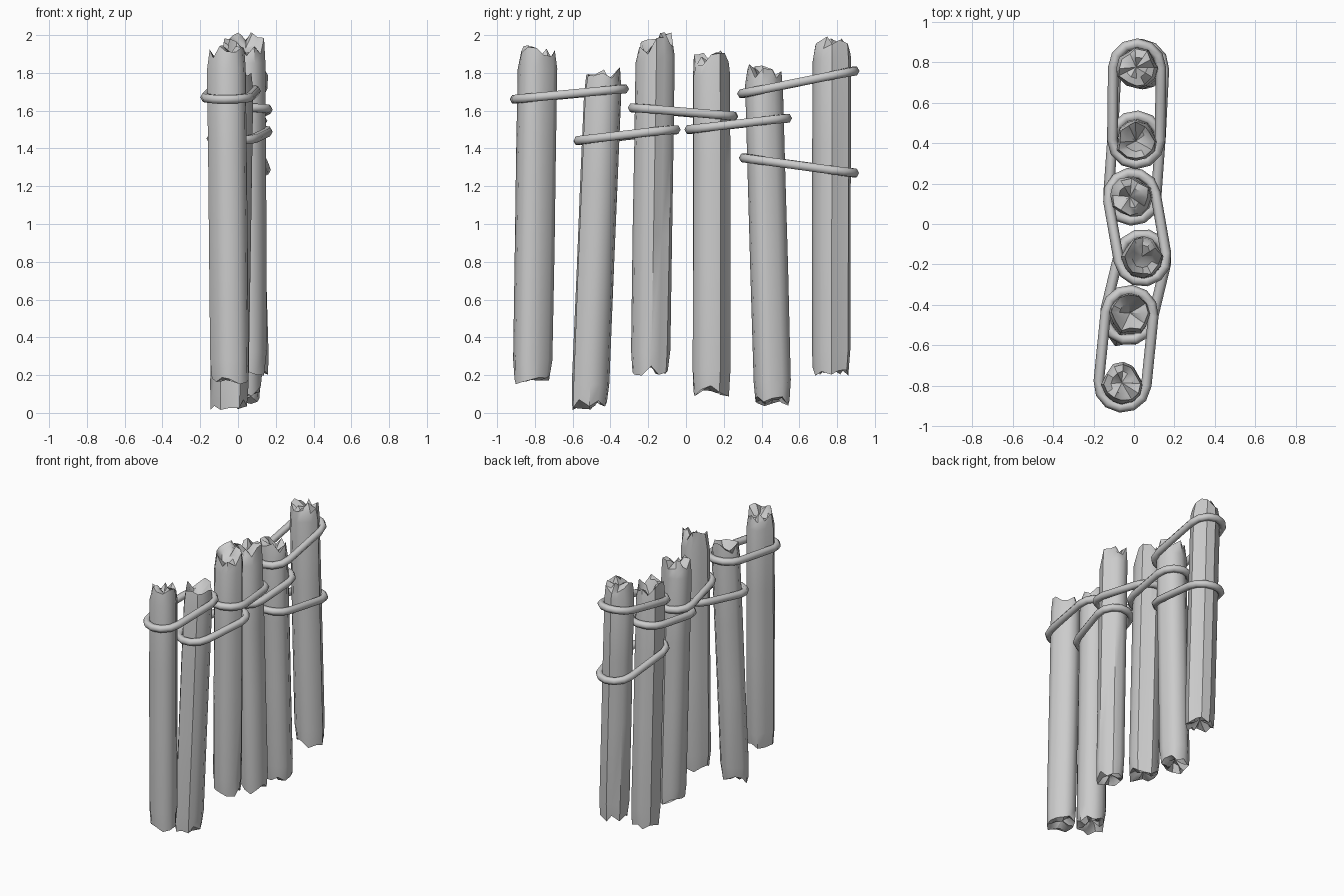
import bpy, bmesh, random
from math import sin, cos, pi, atan2
from mathutils import Vector

if "Cube" in bpy.data.objects:
    bpy.data.objects.remove(bpy.data.objects["Cube"])

grey = bpy.data.materials.new("weathered_grey")
grey.use_nodes = True
tone = (0.6, 0.6, 0.6, 1)
grey.diffuse_color = tone
grey.node_tree.nodes["Principled BSDF"].inputs["Base Color"].default_value = tone


def finish(bm, name, angle):
    bmesh.ops.recalc_face_normals(bm, faces=bm.faces)
    mesh = bpy.data.meshes.new(name)
    bm.to_mesh(mesh)
    bm.free()
    mesh.materials.append(grey)
    obj = bpy.data.objects.new(name, mesh)
    bpy.context.collection.objects.link(obj)
    bpy.ops.object.select_all(action="DESELECT")
    obj.select_set(True)
    bpy.context.view_layer.objects.active = obj
    bpy.ops.object.shade_smooth_by_angle(angle=angle)


def bridge(bm, a, b):
    n = len(a)
    for i in range(n):
        j = (i + 1) % n
        bm.faces.new((a[i], a[j], b[j], b[i]))


SIDES = 12
RADIUS = 0.106


def make_log(name, low, high, tilt, crater, seed):
    """Splintered log; tilt raises the +y side of the top, crater sinks its core."""
    rng = random.Random(seed)
    low, high = Vector(low), Vector(high)
    bm = bmesh.new()
    angles = [2 * pi * i / SIDES + rng.uniform(-0.09, 0.09) for i in range(SIDES)]
    radii = [RADIUS * rng.uniform(0.94, 1.02) for _ in angles]
    for i in rng.sample(range(SIDES), 2):      # long split running up the bark
        radii[i] *= 0.87

    def ring(z, scale, rough, lean=0):
        t = (z - low.z) / (high.z - low.z)
        c = low.lerp(high, t)
        out = []
        for a, r in zip(angles, radii):
            s = r * scale * rng.uniform(1 - rough, 1)
            dz = rng.uniform(-rough, rough) * 0.3 + lean * sin(a)
            out.append(bm.verts.new((c.x + s * cos(a), c.y + s * sin(a), z + dz)))
        return out

    rings = [
        ring(low.z + 0.05, 0.58, 0.13),
        ring(low.z + 0.035, 0.96, 0.1),
        ring(low.z + 0.14, 1, 0.03),
        ring(low.z + 0.75, 1, 0.02),
        ring(high.z - 0.6, 1, 0.02),
        ring(high.z - 0.13, 1, 0.03, tilt),
        ring(high.z - 0.05, 0.93, 0.14, tilt),
        ring(high.z - 0.03 - crater * 0.4, 0.56, 0.13, tilt),
    ]
    for a, b in zip(rings, rings[1:]):
        bridge(bm, a, b)
    # Splintered cores at both ends
    for rim, z, c in ((rings[0], low.z + 0.07, low), (rings[-1], high.z - 0.04 - crater, high)):
        core = bm.verts.new((c.x, c.y, z))
        for i in range(SIDES):
            bm.faces.new((rim[i], rim[(i + 1) % SIDES], core))
    finish(bm, name, 0.75)


def make_rope(name, first, second, z0, z1, turn=0.118, thick=0.026):
    """Loop of rope round two logs, sloping from z0 to z1."""
    def centre(spec, z):
        lo, hi = Vector(spec[0]), Vector(spec[1])
        c = lo.lerp(hi, (z - lo.z) / (hi.z - lo.z))
        return Vector((c.x, c.y, 0))

    a, b = centre(first, z0), centre(second, z1)
    heading = atan2(b.y - a.y, b.x - a.x)
    span = (b - a).length + 2 * turn
    along = (b - a).normalized()
    bm = bmesh.new()
    loops = []
    for c, start in ((b, heading - pi / 2), (a, heading + pi / 2)):
        for k in range(7):
            ang = start + pi * k / 6
            out = Vector((cos(ang), sin(ang), 0))
            p = c + out * turn
            p.z = z0 + (z1 - z0) * ((p - a).dot(along) + turn) / span
            loops.append([
                bm.verts.new(p + out * thick * cos(q * pi / 3)
                             + Vector((0, 0, thick * sin(q * pi / 3))))
                for q in range(6)])
    for i, loop in enumerate(loops):
        bridge(bm, loop, loops[(i + 1) % len(loops)])
    finish(bm, name, 1.1)


# Logs from front to back: foot, tip, top tilt, crater depth
logs = [
    ((-0.04, -0.815, 0.14), (-0.06, -0.785, 1.95), -0.005, 0.04),
    ((-0.05, -0.515, 0.01), (-0.02, -0.440, 1.83), 0.01, 0.10),
    ((0.05, -0.190, 0.19), (0.04, -0.160, 2.00), 0.025, 0.03),
    ((0.03, 0.135, 0.08), (-0.02, 0.135, 1.92), 0.01, 0.03),
    ((0.02, 0.460, 0.03), (0.01, 0.410, 1.85), -0.02, 0.10),
    ((0.06, 0.770, 0.19), (0.01, 0.775, 2.00), 0.0, 0.02),
]
for i, spec in enumerate(logs):
    make_log(f"log_{i + 1}", *spec, seed=i + 4)

# Rope loops: first log, second log, start and end height
ropes = [
    (0, 1, 1.66, 1.715), (1, 2, 1.44, 1.50), (2, 3, 1.615, 1.57),
    (3, 4, 1.50, 1.56), (4, 5, 1.69, 1.81), (4, 5, 1.35, 1.27),
]
for n, (i, j, z0, z1) in enumerate(ropes):
    make_rope(f"rope_loop_{n + 1}", logs[i], logs[j], z0, z1)
